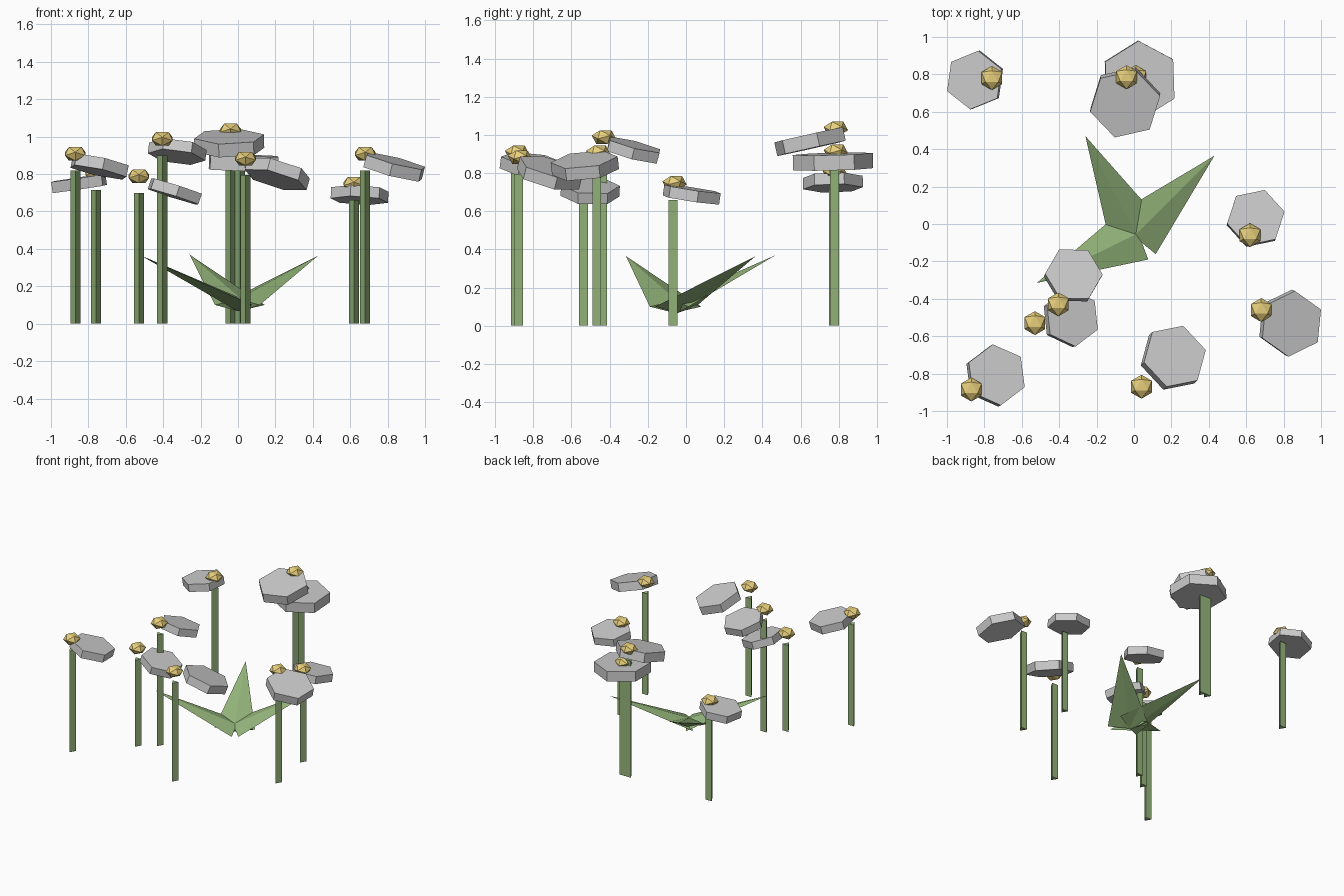
import bpy, bmesh
from math import sin, cos, tau, radians, atan2, pi
from mathutils import Vector, Matrix

if "Cube" in bpy.data.objects:
    bpy.data.objects.remove(bpy.data.objects["Cube"])

Z = Vector((0, 0, 1))


def material(name, rgb):
    m = bpy.data.materials.new(name)
    m.diffuse_color = (*rgb, 1)
    m.use_nodes = True
    m.node_tree.nodes["Principled BSDF"].inputs["Base Color"].default_value = m.diffuse_color
    return m


GREEN = material("leaf_green", (0.30, 0.47, 0.20))
YELLOW = material("pollen_yellow", (0.80, 0.62, 0.20))


def finish(name, bm, mat=None):
    bmesh.ops.recalc_face_normals(bm, faces=bm.faces)
    me = bpy.data.meshes.new(name)
    bm.to_mesh(me)
    bm.free()
    ob = bpy.data.objects.new(name, me)
    bpy.context.collection.objects.link(ob)
    if mat:
        me.materials.append(mat)
    return ob


def prism(name, sides, r, z0, z1, phase, matrix, mat=None):
    bm = bmesh.new()
    ring = [bm.verts.new((r * cos(radians(phase) + tau * i / sides),
                          r * sin(radians(phase) + tau * i / sides), z0)) for i in range(sides)]
    base = bm.faces.new(ring)
    top = bmesh.ops.extrude_face_region(bm, geom=[base], use_keep_orig=True)["geom"]
    bmesh.ops.translate(bm, vec=(0, 0, z1 - z0),
                        verts=[v for v in top if isinstance(v, bmesh.types.BMVert)])
    bm.transform(matrix)
    return finish(name, bm, mat)


def flower_centre(name, loc):
    # icosahedron lying on a face, with its six middle corners pointing to +-y
    bm = bmesh.new()
    bmesh.ops.create_icosphere(bm, subdivisions=1, radius=0.065)
    bm.faces.ensure_lookup_table()
    bm.normal_update()
    bm.transform(bm.faces[0].normal.rotation_difference(Z).to_matrix().to_4x4())
    v = min(bm.verts, key=lambda v: abs(v.co.z)).co
    bm.transform(Matrix.Translation(loc) @ Matrix.Diagonal((1, 1, 0.7, 1))
                 @ Matrix.Rotation(pi / 2 - atan2(v.y, v.x), 4, 'Z'))
    return finish(name, bm, YELLOW)


# stem x, y, stem top z, petal centre x, y, z, petal radius, petal turn
flowers = [
    (-0.76, 0.78, 0.715, -0.85, 0.77, 0.75, 0.158, 22),
    (-0.04, 0.785, 0.945, -0.047, 0.65, 0.965, 0.192, 13),
    (0.01, 0.785, 0.825, 0.03, 0.77, 0.86, 0.21, 32),
    (0.62, -0.06, 0.66, 0.65, 0.03, 0.688, 0.157, 12),
    (0.68, -0.46, 0.82, 0.835, -0.53, 0.838, 0.177, 25),
    (0.04, -0.87, 0.795, 0.21, -0.715, 0.80, 0.177, 13),
    (-0.87, -0.885, 0.82, -0.74, -0.81, 0.84, 0.165, 37),
    (-0.405, -0.43, 0.90, -0.325, -0.275, 0.92, 0.155, 0),
    (-0.53, -0.53, 0.70, -0.338, -0.502, 0.707, 0.155, 36),
]
for i, (sx, sy, sz, px, py, pz, r, turn) in enumerate(flowers, 1):
    prism(f"stem_{i}", 3, 0.031, 0, sz, -90, Matrix.Translation((sx, sy, 0)), GREEN)
    flower_centre(f"flower_centre_{i}", (sx, sy, sz + 0.088))
    # petal disc droops away from its stem
    n = Vector((1.65 * (px - sx), 1.65 * (py - sy), 1))
    tilt = Z.rotation_difference(n).to_matrix().to_4x4()
    prism(f"petal_disc_{i}", 6, r, -0.19 * r, 0.19 * r, turn,
          Matrix.Translation((px, py, pz)) @ tilt)

# leaves: flattened four-sided spikes from a shared base
base = Vector((0.01, -0.055, 0.10))
for i, tip in enumerate([(-0.26, 0.47, 0.37), (0.43, 0.365, 0.365), (-0.52, -0.315, 0.365)], 1):
    axis = (Vector(tip) - base).normalized()
    side = axis.cross(Z).normalized()
    up = side.cross(axis)
    bm = bmesh.new()
    ring = [bm.verts.new(base + o) for o in (side * 0.15, up * 0.036, -side * 0.15, -up * 0.036)]
    apex = bm.verts.new(tip)
    bm.faces.new(ring)
    for a, b in zip(ring, ring[1:] + ring[:1]):
        bm.faces.new((a, b, apex))
    finish(f"leaf_{i}", bm, GREEN)
